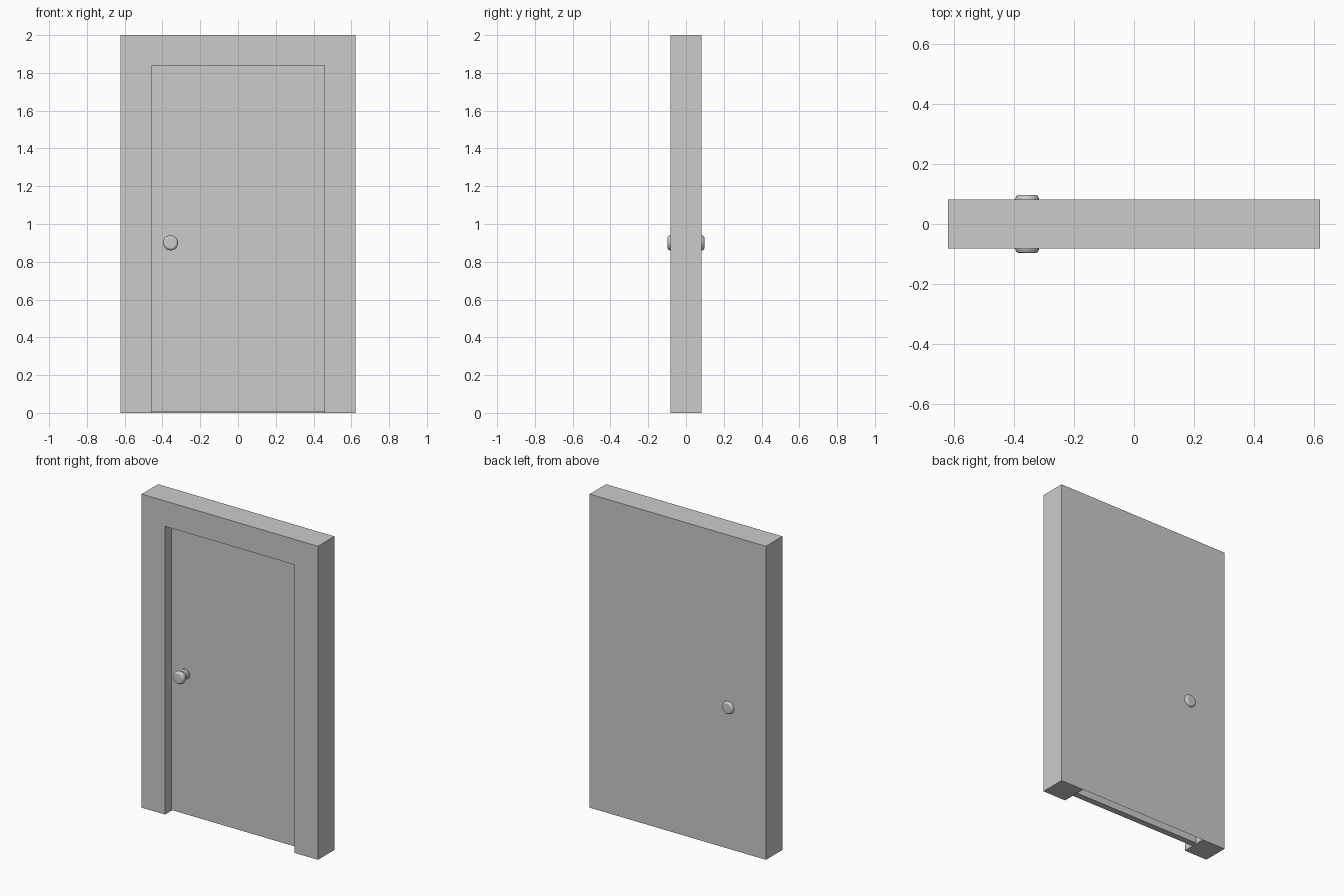
import bpy, bmesh, math

if "Cube" in bpy.data.objects:
    bpy.data.objects.remove(bpy.data.objects["Cube"])

W, H, D = 0.622, 2.0, 0.0825      # frame half width, height, half depth
OW, OH = 0.457, 1.838             # opening half width, height
DOOR_D, DOOR_Z = 0.02, 0.006      # leaf half thickness, floor gap


def finish(name, bm):
    mesh = bpy.data.meshes.new(name)
    bm.to_mesh(mesh)
    bm.free()
    obj = bpy.data.objects.new(name, mesh)
    bpy.context.collection.objects.link(obj)
    return obj


# Door frame: U-shaped profile extruded backwards, opening closed by a thin back sheet
bm = bmesh.new()
outline = [(-W, 0), (-OW, 0), (-OW, OH), (OW, OH), (OW, 0), (W, 0), (W, H), (-W, H)]
front = bm.faces.new([bm.verts.new((x, -D, z)) for x, z in outline])
back = bmesh.ops.extrude_face_region(bm, geom=[front], use_keep_orig=True)
back_verts = [v for v in back["geom"] if isinstance(v, bmesh.types.BMVert)]
bmesh.ops.translate(bm, verts=back_verts, vec=(0, 2 * D, 0))
bmesh.ops.recalc_face_normals(bm, faces=bm.faces[:])
sheet = bm.faces.new([min(back_verts, key=lambda v: (v.co.x - x) ** 2 + (v.co.z - z) ** 2)
                      for x, z in outline[1:5]])
sheet.normal_update()
if sheet.normal.y < 0:
    sheet.normal_flip()
finish("door_frame", bm)

# Door leaf
bm = bmesh.new()
bmesh.ops.create_cube(bm, size=1)
for v in bm.verts:
    v.co = (v.co.x * 2 * OW, v.co.y * 2 * DOOR_D, DOOR_Z + (v.co.z + 0.5) * (OH - DOOR_Z))
finish("door_leaf", bm)

# Knobs: (radius, distance from door centre) profile spun around the y axis
PROFILE = [(0, 0.0975), (0.029, 0.0975), (0.036, 0.093), (0.04, 0.085), (0.04, 0.074),
           (0.034, 0.062), (0.022, 0.053), (0.022, 0.036), (0.031, 0.03), (0.031, 0.018)]
for name, side in (("front_knob", -1), ("back_knob", 1)):
    bm = bmesh.new()
    verts = [bm.verts.new((r, side * y, 0)) for r, y in PROFILE]
    edges = [bm.edges.new(pair) for pair in zip(verts, verts[1:])]
    bmesh.ops.spin(bm, geom=verts + edges, cent=(0, 0, 0), axis=(0, 1, 0),
                   angle=2 * math.pi, steps=20)
    bmesh.ops.remove_doubles(bm, verts=bm.verts[:], dist=1e-5)
    bmesh.ops.recalc_face_normals(bm, faces=bm.faces[:])
    # Tip cap must face away from the door
    tip = max(bm.faces, key=lambda f: side * f.calc_center_median().y)
    if tip.normal.y * side < 0:
        bmesh.ops.reverse_faces(bm, faces=bm.faces[:])
    knob = finish(name, bm)
    knob.location = (-0.357, 0, 0.9)
